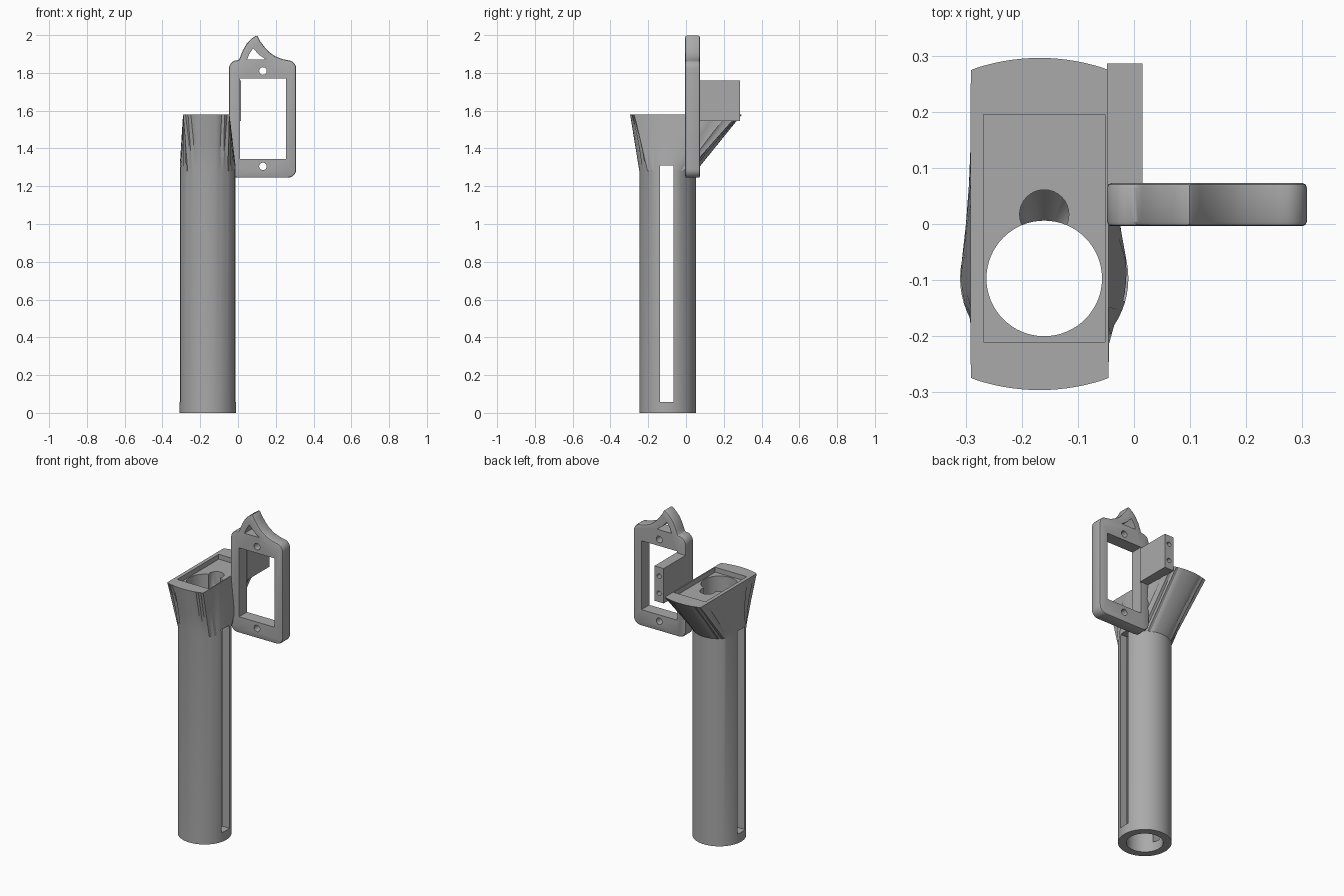
import bpy, bmesh
from math import pi, cos, sin, radians
from mathutils import Vector

cube = bpy.data.objects.get("Cube")
if cube:
    bpy.data.objects.remove(cube)

grey = bpy.data.materials.new("plain grey")
grey.use_nodes = True
colour = (0.4, 0.4, 0.4, 1)
grey.diffuse_color = colour
grey.node_tree.nodes["Principled BSDF"].inputs["Base Color"].default_value = colour

CX, CY = -0.16, -0.097      # tube axis
R, BORE = 0.15, 0.103
TOP, NECK = 1.58, 1.28


def add_object(name, bm):
    bmesh.ops.recalc_face_normals(bm, faces=bm.faces)
    mesh = bpy.data.meshes.new(name)
    bm.to_mesh(mesh)
    bm.free()
    mesh.materials.append(grey)
    obj = bpy.data.objects.new(name, mesh)
    bpy.context.collection.objects.link(obj)
    return obj


def loft(name, rings):
    """Closed solid through rings with equal point counts."""
    bm = bmesh.new()
    loops = [[bm.verts.new(p) for p in ring] for ring in rings]
    n = len(loops[0])
    for a, b in zip(loops, loops[1:]):
        for i in range(n):
            j = (i + 1) % n
            bm.faces.new((a[i], a[j], b[j], b[i]))
    bm.faces.new(loops[0])
    bm.faces.new(loops[-1])
    return add_object(name, bm)


def circle(x, y, z, r, n=64):
    return [Vector((x + r * cos(2 * pi * i / n), y + r * sin(2 * pi * i / n), z)) for i in range(n)]


def box(name, lo, hi):
    ring = lambda z: [(lo[0], lo[1], z), (hi[0], lo[1], z), (hi[0], hi[1], z), (lo[0], hi[1], z)]
    return loft(name, [ring(lo[2]), ring(hi[2])])


def prism(name, points, y0, y1):
    """Extrude an x-z outline along y."""
    return loft(name, [[(x, y, z) for x, z in points] for y in (y0, y1)])


def disc(x, z, r, n=24):
    return [(x + r * cos(2 * pi * i / n), z + r * sin(2 * pi * i / n)) for i in range(n)]


def apply(obj):
    bpy.ops.object.select_all(action='DESELECT')
    obj.select_set(True)
    bpy.context.view_layer.objects.active = obj
    for m in list(obj.modifiers):
        bpy.ops.object.modifier_apply(modifier=m.name)


def cut(obj, *cutters):
    for c in cutters:
        m = obj.modifiers.new("cut", 'BOOLEAN')
        m.operation, m.solver, m.object = 'DIFFERENCE', 'EXACT', c
        apply(obj)
        bpy.data.objects.remove(c)


def smooth(obj):
    apply(obj)
    bpy.ops.object.shade_smooth_by_angle(angle=radians(30))


# Tube that flares into an oblong head with arched ends and pleated corners
def head_point(p):
    clamp = lambda v: max(-1, min(1, 1.41 * v))
    u, v = clamp((p.x - CX) / R), clamp((p.y - CY) / R)
    return Vector((CX - 0.008 + 0.123 * u, v * (0.275 + 0.021 * (1 - u * u)), TOP))


neck = circle(CX, CY, NECK, R)
head = [head_point(p) for p in neck]
middle = []
for i, (a, b) in enumerate(zip(neck, head)):
    p = a.lerp(b, 0.5)
    if i % 2 and abs(i % 16 - 8) < 4:
        p -= (a - Vector((CX, CY, NECK))) * 0.08
    middle.append(p)
body = loft("tube_body", [circle(CX, CY, 0, R), neck, middle, head])

# Bore, long side slots, head pocket and wire notch
cut(body,
    loft("bore", [circle(CX, CY, z, BORE) for z in (-0.1, 1.7)]),
    box("slots", (-0.5, -0.137, 0.058), (0.2, -0.066, 1.31)),
    box("pocket", (-0.268, -0.21, 1.55), (-0.052, 0.195, 1.7)),
    loft("notch", [circle(CX, CY + 0.06, 1.36, 0.01, 32),
                   circle(CX, 0.017, 1.47, 0.044, 32),
                   circle(CX, 0.017, 1.7, 0.044, 32)]))
smooth(body)

# Upright frame: rounded rectangle with a curved fin on top
X0, X1, Z0, Z1, C = -0.048, 0.308, 1.245, 1.867, 0.045


def corner(x, z, start):
    return [(x + C * cos(radians(start + 15 * k)), z + C * sin(radians(start + 15 * k))) for k in range(7)]


fin = [(0.235, 1.873), (0.196, 1.888), (0.165, 1.91), (0.14, 1.937), (0.118, 1.967), (0.1, 2.0),
       (0.07, 1.98), (0.045, 1.953), (0.026, 1.92), (0.014, 1.89), (0.005, Z1)]
outline = (corner(X0 + C, Z0 + C, 180) + corner(X1 - C, Z0 + C, 270)
           + corner(X1 - C, Z1 - C, 0) + fin + corner(X0 + C, Z1 - C, 90)[1:])
frame = prism("upright_frame", outline, -0.004, 0.073)
bevel = frame.modifiers.new("soft_edge", 'BEVEL')
bevel.width, bevel.segments, bevel.angle_limit = 0.008, 2, radians(60)
apply(frame)

# Window, screw holes and fin opening
cut(frame,
    prism("window", [(0.01, 1.345), (0.253, 1.345), (0.253, 1.77), (0.01, 1.77)], -0.1, 0.2),
    prism("lower_hole", disc(0.132, 1.305, 0.02), -0.1, 0.2),
    prism("upper_hole", disc(0.132, 1.81, 0.02), -0.1, 0.2),
    prism("fin_opening", [(0.048, 1.87), (0.148, 1.87), (0.11, 1.897), (0.08, 1.93), (0.06, 1.9)], -0.1, 0.2))
smooth(frame)

# Rear mounting block with two blind holes
block = box("mounting_block", (X0, 0.068, 1.545), (0.015, 0.286, 1.76))
cut(block, *[prism("block_hole", disc(-0.016, z, 0.014), 0.2, 0.4) for z in (1.6, 1.705)])
smooth(block)
